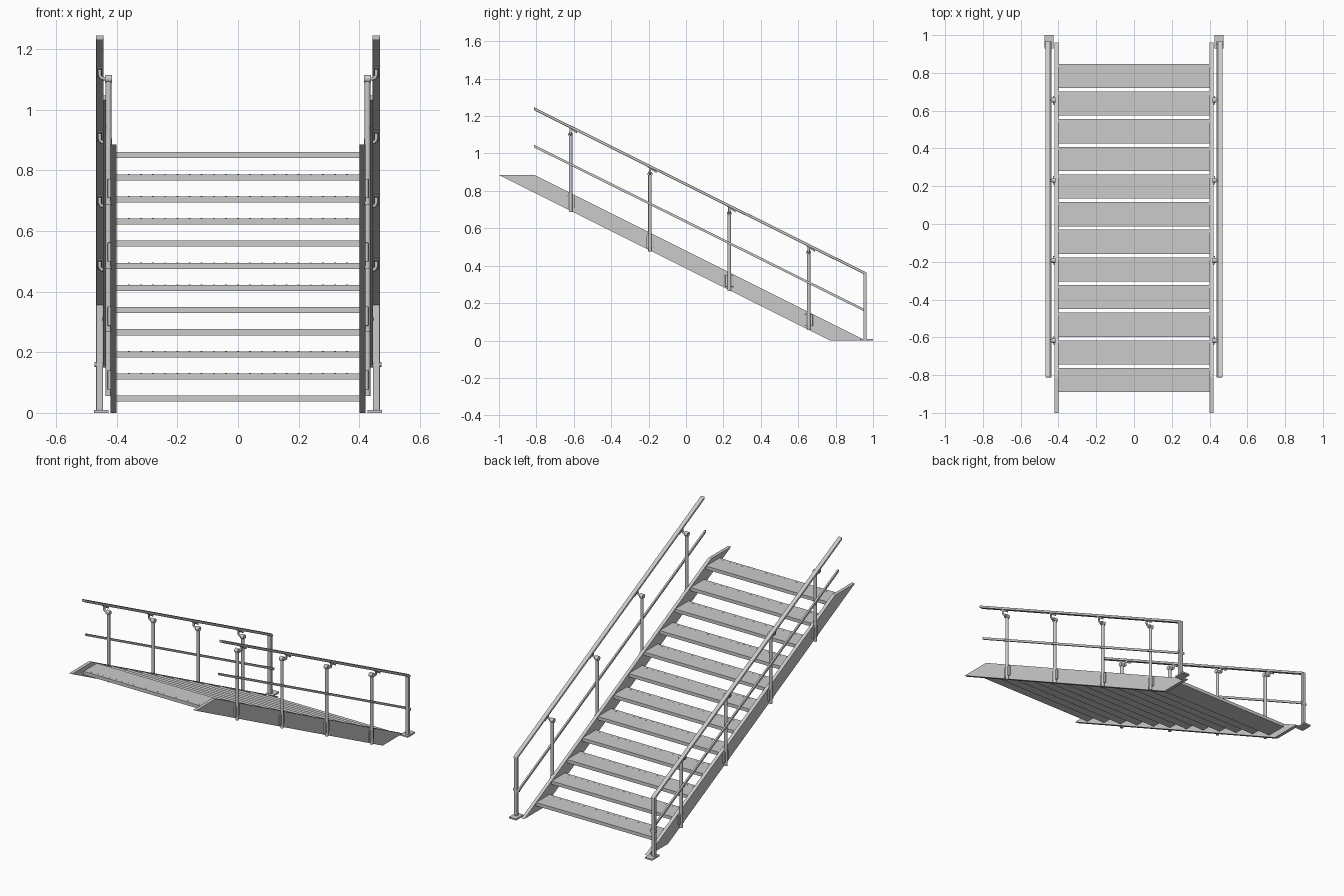
import bpy, bmesh, math
from mathutils import Vector

if "Cube" in bpy.data.objects:
    bpy.data.objects.remove(bpy.data.objects["Cube"])

SLOPE = -0.5


def finish(name, bm, bevel=0.0, smooth=False):
    bmesh.ops.recalc_face_normals(bm, faces=bm.faces)
    me = bpy.data.meshes.new(name)
    bm.to_mesh(me)
    bm.free()
    ob = bpy.data.objects.new(name, me)
    bpy.context.collection.objects.link(ob)
    if bevel:
        mod = ob.modifiers.new("edge", 'BEVEL')
        mod.width, mod.segments = bevel, 2
    if smooth:
        bpy.ops.object.select_all(action='DESELECT')
        ob.select_set(True)
        bpy.context.view_layer.objects.active = ob
        bpy.ops.object.shade_smooth_by_angle()
    return ob


def add_slab(bm, x0, x1, profile):
    """Extrude a (y, z) profile from x0 to x1."""
    f = bm.faces.new([bm.verts.new((x0, y, z)) for y, z in profile])
    new = bmesh.ops.extrude_face_region(bm, geom=[f])['geom']
    bmesh.ops.translate(bm, vec=(x1 - x0, 0, 0),
                        verts=[v for v in new if isinstance(v, bmesh.types.BMVert)])


def slab(name, x0, x1, profile, bevel=0.0):
    bm = bmesh.new()
    add_slab(bm, x0, x1, profile)
    return finish(name, bm, bevel)


def rect(y0, y1, z0, z1):
    return [(y0, z0), (y1, z0), (y1, z1), (y0, z1)]


def sloped(y0, z0, y1, z1, h):
    return [(y0, z0 - h), (y1, z1 - h), (y1, z1), (y0, z0)]


def tube(name, pts, r, sides=16):
    """Round tube swept along points."""
    pts = [Vector(p) for p in pts]
    bm = bmesh.new()
    rings = []
    for i, p in enumerate(pts):
        d = (pts[min(i + 1, len(pts) - 1)] - pts[max(i - 1, 0)]).normalized()
        u = Vector((0, 1, 0)) if abs(d.y) < 0.9 else Vector((1, 0, 0))
        w = d.cross(u).normalized()
        u = w.cross(d)
        rings.append([bm.verts.new(p + r * (math.cos(a) * u + math.sin(a) * w))
                      for a in (2 * math.pi * k / sides for k in range(sides))])
    for a, b in zip(rings, rings[1:]):
        for k in range(sides):
            n = (k + 1) % sides
            bm.faces.new((a[k], a[n], b[n], b[k]))
    bm.faces.new(rings[0])
    bm.faces.new(rings[-1])
    return finish(name, bm, smooth=True)


# Treads with a row of small grip studs along the rear edge
for i in range(12):
    y0 = 0.72 - 0.1464 * i
    z1 = 0.057 + 0.073 * i
    slab(f"tread_{i + 1}", -0.402, 0.402, rect(y0, y0 + 0.128, z1 - 0.02, z1))
    bm = bmesh.new()
    for k in range(19):
        x = -0.36 + 0.04 * k
        add_slab(bm, x - 0.003, x + 0.003, rect(y0 + 0.013, y0 + 0.019, z1 - 0.001, z1 + 0.001))
    finish(f"tread_studs_{i + 1}", bm)

for s, side in ((-1, "left"), (1, "right")):
    # Sloping stringer plate
    slab(f"stringer_{side}", s * 0.401, s * 0.421,
         [(-1, 0.885), (0.77, 0), (0.96, 0), (-0.81, 0.885)])

    # Handrail, mid rail
    slab(f"handrail_{side}", s * 0.443, s * 0.469,
         sloped(-0.812, 1.247, 0.966, 0.363, 0.016), 0.004)
    slab(f"mid_rail_{side}", s * 0.436, s * 0.446,
         sloped(-0.812, 1.046, 0.966, 0.163, 0.014))

    # End post with foot plate and rail fastener
    slab(f"end_post_{side}", s * 0.445, s * 0.468, rect(0.948, 0.966, 0.008, 0.362), 0.003)
    slab(f"foot_plate_{side}", s * 0.427, s * 0.475, rect(0.93, 1.0, 0, 0.009))
    tube(f"end_post_bolt_{side}", [(s * 0.434, 0.957, 0.160), (s * 0.474, 0.957, 0.160)], 0.008)

    # Balusters fixed to the stringer
    for i in range(4):
        y = -0.617 + 0.4243 * i
        dz = -0.2105 * i
        n = f"{side}_{i + 1}"
        cx = 0.427
        tube(f"post_{n}", [(s * cx, y, 0.687 + dz), (s * cx, y, 1.10 + dz)], 0.0095)
        slab(f"post_bracket_{n}", s * 0.419, s * 0.430,
             rect(y - 0.022, y + 0.022, 0.708 + dz, 0.772 + dz), 0.002)
        # Cylindrical head lying across the post top
        tube(f"post_head_{n}", [(s * 0.415, y, 1.102 + dz), (s * 0.438, y, 1.102 + dz)], 0.013)
        # Curved arm up to the handrail
        arm = [(s * 0.434, y, 1.102 + dz)]
        for k in range(7):
            a = math.pi / 2 * k / 6
            arm.append((s * (0.442 + 0.014 * math.sin(a)), y, 1.116 - 0.014 * math.cos(a) + dz))
        arm.append((s * 0.456, y, 1.136 + dz))
        tube(f"rail_arm_{n}", arm, 0.006, 12)
        # Saddle under the handrail
        zt = 1.247 - 0.4972 * (y + 0.812) - 0.015
        slab(f"rail_saddle_{n}", s * 0.448, s * 0.464,
             sloped(y - 0.012, zt + 0.014, y + 0.034, zt - 0.009 - 0.008, 0.012))
        # Bolt joining mid rail and post
        zm = 1.039 - 0.4966 * (y + 0.812)
        tube(f"mid_rail_bolt_{n}", [(s * 0.428, y, zm), (s * 0.449, y, zm)], 0.005, 12)
